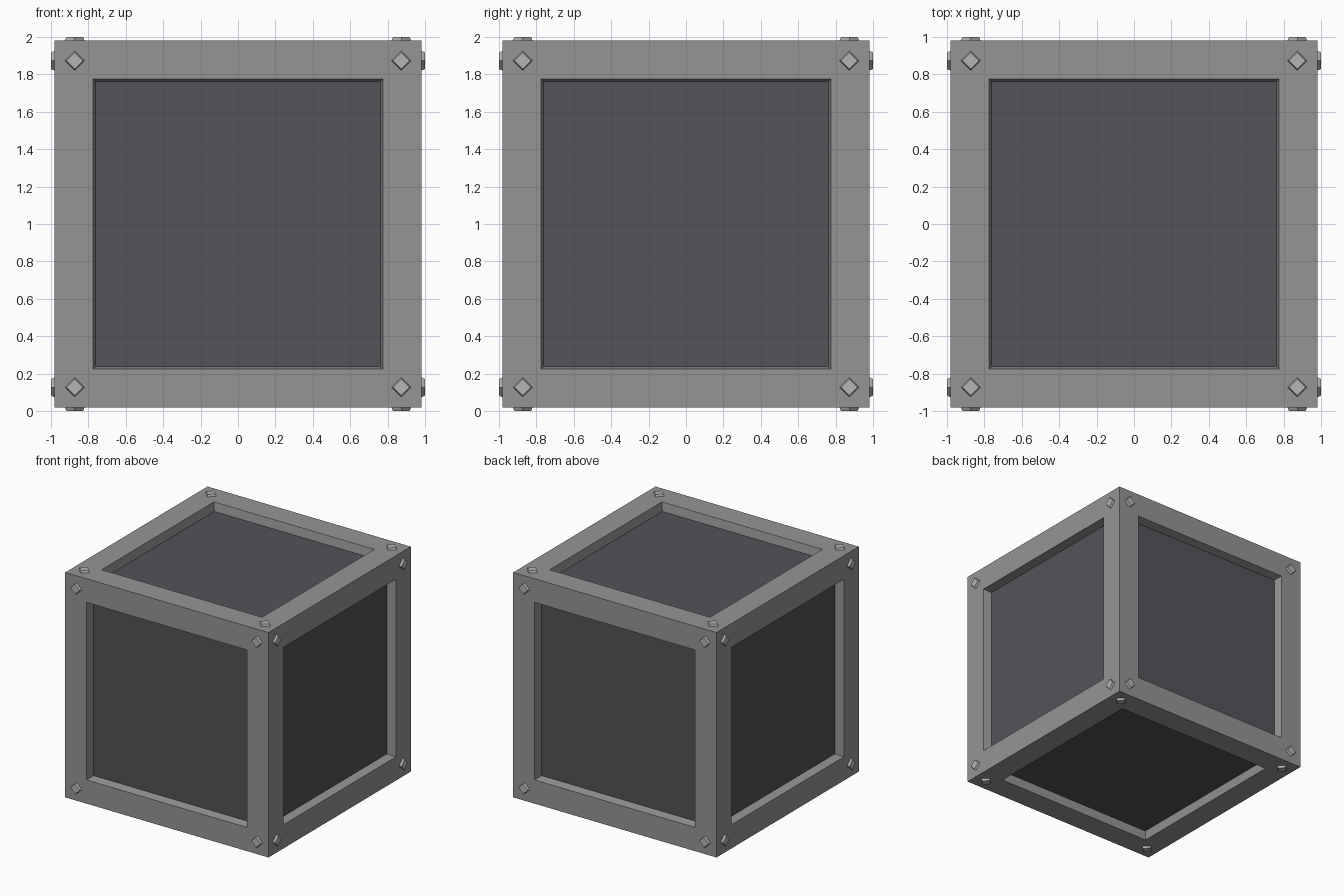
import bpy, bmesh
from mathutils import Vector, Matrix

if "Cube" in bpy.data.objects:
    bpy.data.objects.remove(bpy.data.objects["Cube"])

HALF = 0.982      # half size of the frame cube
OPEN = 0.775      # half size of each panel opening
STUD = 0.873      # stud offset from the face centre
CENTRE = Vector((0, 0, 1))


def material(name, rgb):
    m = bpy.data.materials.new(name)
    m.diffuse_color = (*rgb, 1)
    m.use_nodes = True
    m.node_tree.nodes["Principled BSDF"].inputs["Base Color"].default_value = m.diffuse_color
    return m


def add_object(name, bm, mats):
    me = bpy.data.meshes.new(name)
    bm.to_mesh(me)
    bm.free()
    for m in mats:
        me.materials.append(m)
    ob = bpy.data.objects.new(name, me)
    ob.location = CENTRE
    bpy.context.collection.objects.link(ob)
    return ob


frame_grey = material("frame grey", (0.30, 0.30, 0.30))
panel_grey = material("dark panel grey", (0.088, 0.086, 0.098))
stud_grey = material("light stud grey", (0.46, 0.46, 0.46))

# Crate body: frame with a recessed, slightly tapered panel on each side
bm = bmesh.new()
bmesh.ops.create_cube(bm, size=2 * HALF)
panels = bm.faces[:]
bmesh.ops.inset_individual(bm, faces=panels, thickness=HALF - OPEN, use_even_offset=True)
bmesh.ops.inset_individual(bm, faces=panels, thickness=0.013, depth=-0.075,
                           use_even_offset=True)
for f in bm.faces:
    c = f.calc_center_median()
    # the recessed panels are the faces centred on an axis
    f.material_index = int(sum(abs(v) > 0.01 for v in c) == 1)
add_object("crate_body", bm, [frame_grey, panel_grey])

# Corner studs: tapered diamonds, four on each of the six faces
bm = bmesh.new()
for axis in range(3):
    for side in (-1, 1):
        normal = Vector((0, 0, 0))
        normal[axis] = side
        u = Vector((0, 0, 0))
        u[(axis + 1) % 3] = 1
        v = normal.cross(u)
        turn = Matrix((u, v, normal)).transposed().to_4x4()
        for a in (-1, 1):
            for b in (-1, 1):
                spot = Matrix.Translation((a * STUD, b * STUD, 0.989))
                bmesh.ops.create_cone(bm, cap_ends=True, segments=4, radius1=0.054,
                                      radius2=0.044, depth=0.022, matrix=turn @ spot)
add_object("corner_studs", bm, [stud_grey])
